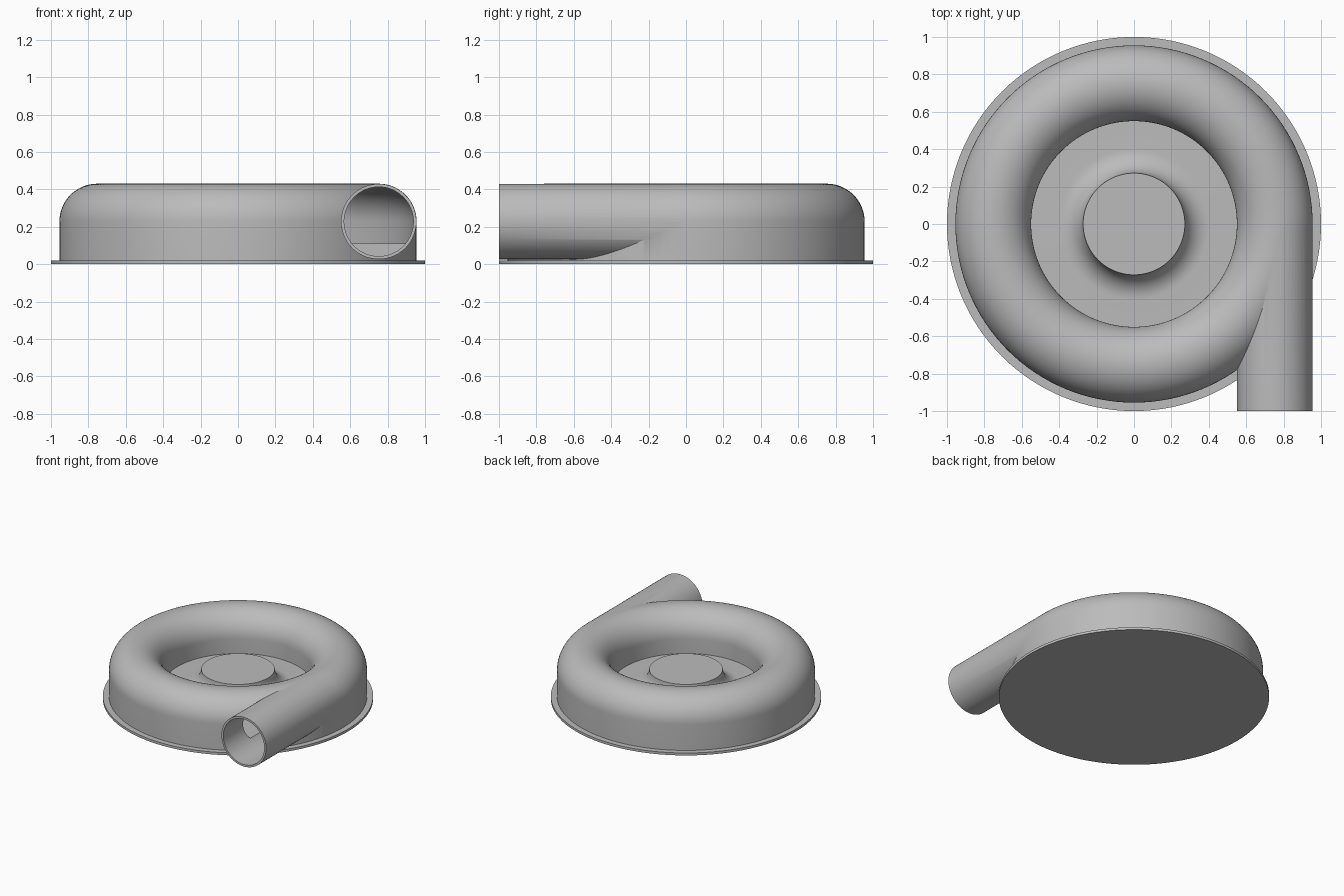
import bpy, bmesh
from math import pi, sin, cos, radians

cube = bpy.data.objects.get("Cube")
if cube:
    bpy.data.objects.remove(cube, do_unlink=True)

GREY = (0.5, 0.5, 0.5, 1)
metal = bpy.data.materials.new("grey metal")
metal.use_nodes = True
metal.diffuse_color = GREY
metal.node_tree.nodes["Principled BSDF"].inputs["Base Color"].default_value = GREY

TUBE_R, TUBE_Z = 0.7525, 0.228    # scroll centre line
OUTER, INNER = 0.2025, 0.186      # scroll outside and bore radii
FLOOR, PLATE = 0.11, 0.02
HUB_R, HUB_Z = 0.272, 0.24


def arc(cx, cz, r, start, end, steps):
    angles = [radians(start + (end - start) * i / steps) for i in range(steps + 1)]
    return [(cx + r * cos(a), cz + r * sin(a)) for a in angles]


def revolve(name, profile, closed=False, steps=128):
    """Turn an (r, z) profile about the z axis."""
    bm = bmesh.new()
    verts = [bm.verts.new((r, 0, z)) for r, z in profile]
    edges = [bm.edges.new(pair) for pair in zip(verts, verts[1:])]
    if closed:
        edges.append(bm.edges.new((verts[-1], verts[0])))
    bmesh.ops.spin(bm, geom=verts + edges, cent=(0, 0, 0), axis=(0, 0, 1),
                   angle=2 * pi, steps=steps)
    bmesh.ops.remove_doubles(bm, verts=bm.verts, dist=0.0001)
    bmesh.ops.recalc_face_normals(bm, faces=bm.faces)
    mesh = bpy.data.meshes.new(name)
    bm.to_mesh(mesh)
    bm.free()
    obj = bpy.data.objects.new(name, mesh)
    bpy.context.collection.objects.link(obj)
    mesh.materials.append(metal)
    return obj


def pipe(name, radius, front, back):
    """Cylinder along y on the outlet axis."""
    bpy.ops.mesh.primitive_cylinder_add(
        vertices=64, radius=radius, depth=back - front,
        location=(TUBE_R, (front + back) / 2, TUBE_Z), rotation=(pi / 2, 0, 0))
    obj = bpy.context.object
    obj.name = name
    obj.data.materials.append(metal)
    return obj


def combine(target, other, operation):
    mod = target.modifiers.new(operation.lower(), 'BOOLEAN')
    mod.operation, mod.solver, mod.object = operation, 'EXACT', other
    bpy.context.view_layer.objects.active = target
    bpy.ops.object.modifier_apply(modifier=mod.name)
    bpy.data.objects.remove(other, do_unlink=True)


# Round mounting plate
plate = revolve("base_plate", [(0, 0), (1, 0), (1, PLATE), (0, PLATE)])

# Casing: straight outer wall, rounded scroll, floor, flared hub
edge = TUBE_R + OUTER
flare = HUB_Z - FLOOR
casing = revolve("scroll_casing",
                 [(0, PLATE - 0.005), (edge, PLATE - 0.005)]
                 + arc(TUBE_R, TUBE_Z, OUTER, 0, 180, 32)
                 + [(TUBE_R - OUTER, FLOOR)]
                 + arc(HUB_R + flare, HUB_Z, flare, 270, 180, 12)
                 + [(0, HUB_Z)])

# Outlet pipe, flow channel and bore
combine(casing, pipe("outlet_pipe", OUTER - 0.001, -1, 0), 'UNION')
channel = revolve("channel_cutter",
                  [(TUBE_R + INNER, FLOOR)]
                  + arc(TUBE_R, TUBE_Z, INNER, 0, 180, 32)
                  + [(TUBE_R - INNER, FLOOR)], closed=True)
combine(casing, channel, 'DIFFERENCE')
combine(casing, pipe("bore_cutter", INNER - 0.001, -1.1, 0), 'DIFFERENCE')

# Smooth shading with crisp edges
for obj in (plate, casing):
    bpy.ops.object.select_all(action='DESELECT')
    obj.select_set(True)
    bpy.context.view_layer.objects.active = obj
    bpy.ops.object.shade_smooth_by_angle(angle=radians(30))
